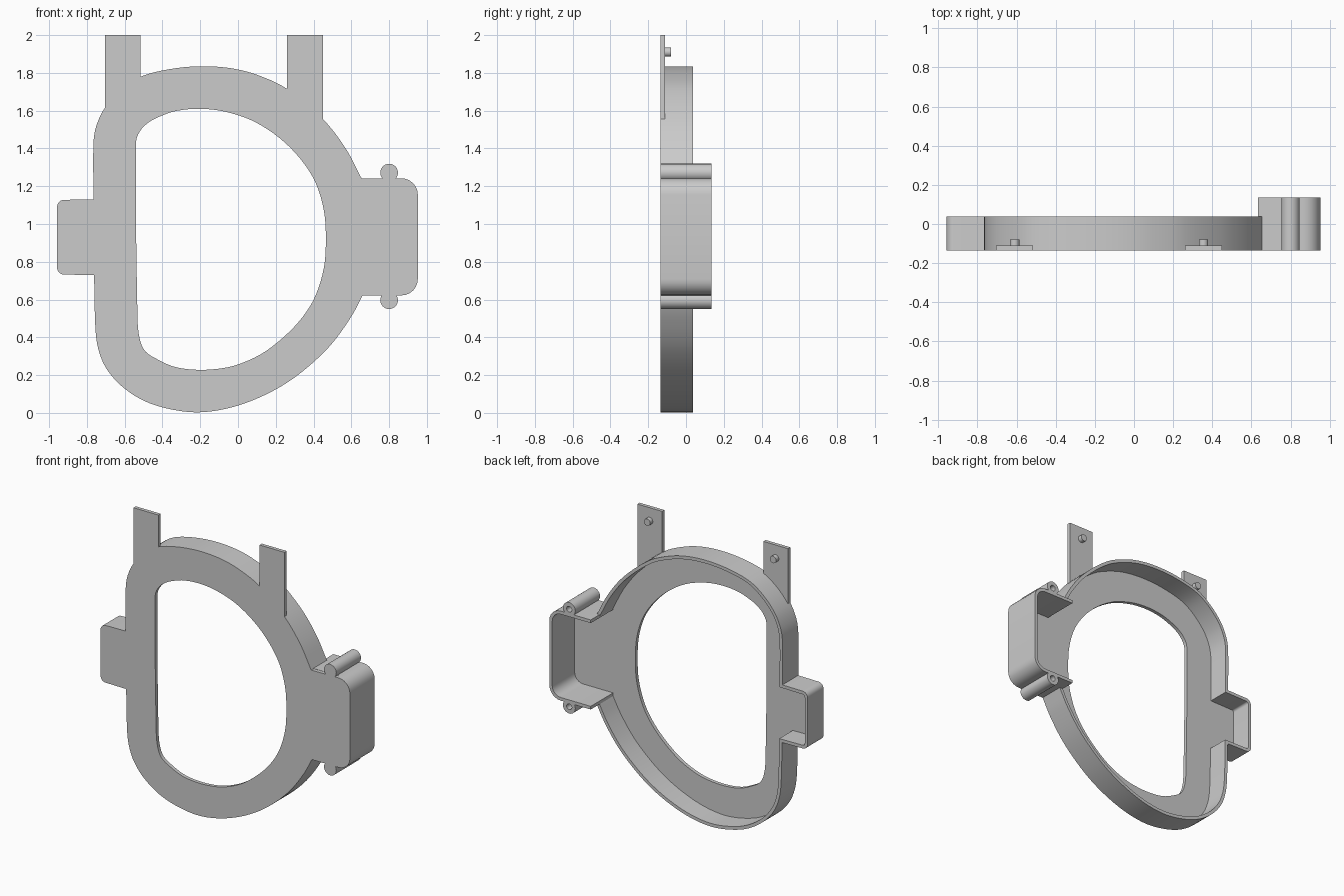
import bpy, bmesh, math
from mathutils import Vector

cube = bpy.data.objects.get("Cube")
if cube:
    bpy.data.objects.remove(cube)

grey = bpy.data.materials.new("plain grey")
grey.use_nodes = True
grey.diffuse_color = (0.6, 0.6, 0.6, 1)
grey.node_tree.nodes["Principled BSDF"].inputs["Base Color"].default_value = (0.6, 0.6, 0.6, 1)

FRONT, FACE, RIM, BACK = -0.135, -0.11, 0.038, 0.135
WALL = 0.022


def smooth_path(pts, closed=False, steps=5):
    """Rounded path through the control points."""
    p = [Vector(q) for q in pts]
    n = len(p)
    out = []
    for i in range(n if closed else n - 1):
        if closed:
            a, b, c, d = (p[(i + k) % n] for k in (-1, 0, 1, 2))
        else:
            a, b, c, d = p[max(i - 1, 0)], p[i], p[i + 1], p[min(i + 2, n - 1)]
        chord = (c - b).length
        # tangents limited to the chord so long straights stay straight
        t0 = (c - a).normalized() * chord
        t1 = (d - b).normalized() * chord
        for s in range(steps):
            t = s / steps
            u = 1 - t
            out.append(b * (u * u * (1 + 2 * t)) + t0 * (t * u * u)
                       + c * (t * t * (3 - 2 * t)) - t1 * (t * t * u))
    return out if closed else out + [p[-1]]


def arc(x, z, r, start, end, n=6):
    return [Vector((x + r * math.cos(math.radians(start + (end - start) * i / n)),
                    z + r * math.sin(math.radians(start + (end - start) * i / n))))
            for i in range(n + 1)]


def circle(x, z, r):
    return arc(x, z, r, 0, 360, 24)[:-1]


def strip(path, width):
    """Closed band on the right hand side of a path."""
    inner = []
    for i, p in enumerate(path):
        before = (p - path[i - 1]).normalized() if i else None
        after = (path[i + 1] - p).normalized() if i < len(path) - 1 else None
        before, after = before or after, after or before
        t = (before + after).normalized()
        inner.append(p + Vector((t.y, -t.x)) * width / max(t.dot(after), 0.5))
    return path + inner[::-1]


def slab(name, loops, y0, y1):
    """Solid between two depths, from outlines in the x-z plane."""
    cu = bpy.data.curves.new(name, 'CURVE')
    cu.dimensions, cu.fill_mode, cu.extrude = '2D', 'BOTH', (y1 - y0) / 2
    for loop in loops:
        sp = cu.splines.new('POLY')
        sp.points.add(len(loop) - 1)
        for pt, q in zip(sp.points, loop):
            pt.co = (q[0], q[1], 0, 1)
        sp.use_cyclic_u = True
    tmp = bpy.data.objects.new(name + " outline", cu)
    me = bpy.data.meshes.new_from_object(tmp)
    bpy.data.objects.remove(tmp)
    bm = bmesh.new()
    bm.from_mesh(me)
    bmesh.ops.remove_doubles(bm, verts=bm.verts, dist=0.0002)
    for v in bm.verts:
        v.co = (v.co.x, (y0 + y1) / 2 - v.co.z, v.co.y)
    bmesh.ops.recalc_face_normals(bm, faces=bm.faces)
    bm.to_mesh(me)
    bm.free()
    me.name = name
    me.materials.clear()
    me.materials.append(grey)
    ob = bpy.data.objects.new(name, me)
    bpy.context.collection.objects.link(ob)
    bpy.ops.object.select_all(action='DESELECT')
    ob.select_set(True)
    bpy.context.view_layer.objects.active = ob
    bpy.ops.object.shade_smooth_by_angle(angle=math.radians(30))
    return ob


# Outlines, running clockwise seen from the front
upper = smooth_path([(-.765, 1.13), (-.765, 1.43), (-.75, 1.52), (-.705, 1.615), (-.62, 1.71),
                     (-.515, 1.78), (-.36, 1.82), (-.2, 1.835), (-.04, 1.825), (.1, 1.79),
                     (.26, 1.715), (.45, 1.555), (.57, 1.4), (.655, 1.24)])
lower = smooth_path([(.66, .622), (.6, .51), (.5, .37), (.39, .26), (.26, .16), (.11, .08),
                     (-.05, .025), (-.21, .003), (-.36, .02), (-.5, .065), (-.62, .145),
                     (-.7, .24), (-.74, .34), (-.755, .45), (-.762, .73)])
hole = smooth_path([(-.54, 1.43), (-.52, 1.49), (-.47, 1.54), (-.4, 1.575), (-.32, 1.6),
                    (-.2, 1.61), (-.07, 1.595), (.08, 1.545), (.22, 1.455), (.33, 1.345),
                    (.41, 1.22), (.455, 1.07), (.465, .92), (.455, .77), (.41, .62),
                    (.34, .505), (.24, .4), (.12, .31), (-.02, .25), (-.14, .23),
                    (-.25, .23), (-.34, .245), (-.42, .28), (-.49, .325), (-.52, .39),
                    (-.532, .5)], closed=True, steps=4)
large_box = arc(.865, 1.155, .087, 90, 0) + arc(.865, .709, .087, 0, -90)
small_box = arc(-.92, .77, .038, 270, 180) + arc(-.92, 1.09, .038, 180, 90)

# Front plate with both hanging tabs in its outline
TOP = 2.0
tabs = [(-.705, 1.615, -.515, 1.78), (.26, 1.715, .45, 1.555)]
edge = upper
for x0, z0, x1, z1 in tabs:
    edge = ([p for p in edge if p.x < x0 - .002]
            + [Vector(q) for q in ((x0, z0), (x0, TOP), (x1, TOP), (x1, z1))]
            + [p for p in edge if p.x > x1 + .002])
slab("front_plate", [edge + large_box + lower + small_box, hole], FRONT, FACE)

# Rim walls, with the small box running into the ring
slab("rim_wall", [strip(lower + small_box + upper, WALL)], FACE, RIM)

# Deeper walls of the large box
ends = [Vector((.635, 1.242))], [Vector((.635, .622))]
slab("large_box_wall", [strip(ends[0] + large_box + ends[1], WALL)], FACE, BACK)

# Pegs on the back of the tabs
for side, (x0, _, x1, _) in zip(("right", "left"), tabs):
    slab(side + "_tab_peg", [circle((x0 + x1) / 2, 1.91, .024)], FACE, -.08)

# Screw posts with blind holes open at the back
for side, z in (("upper", 1.272), ("lower", .597)):
    slab(side + "_screw_post", [circle(.8, z, .047), circle(.8, z, .02)], FACE, BACK)
    slab(side + "_screw_post_cap", [circle(.8, z, .047)], FRONT, FACE)
